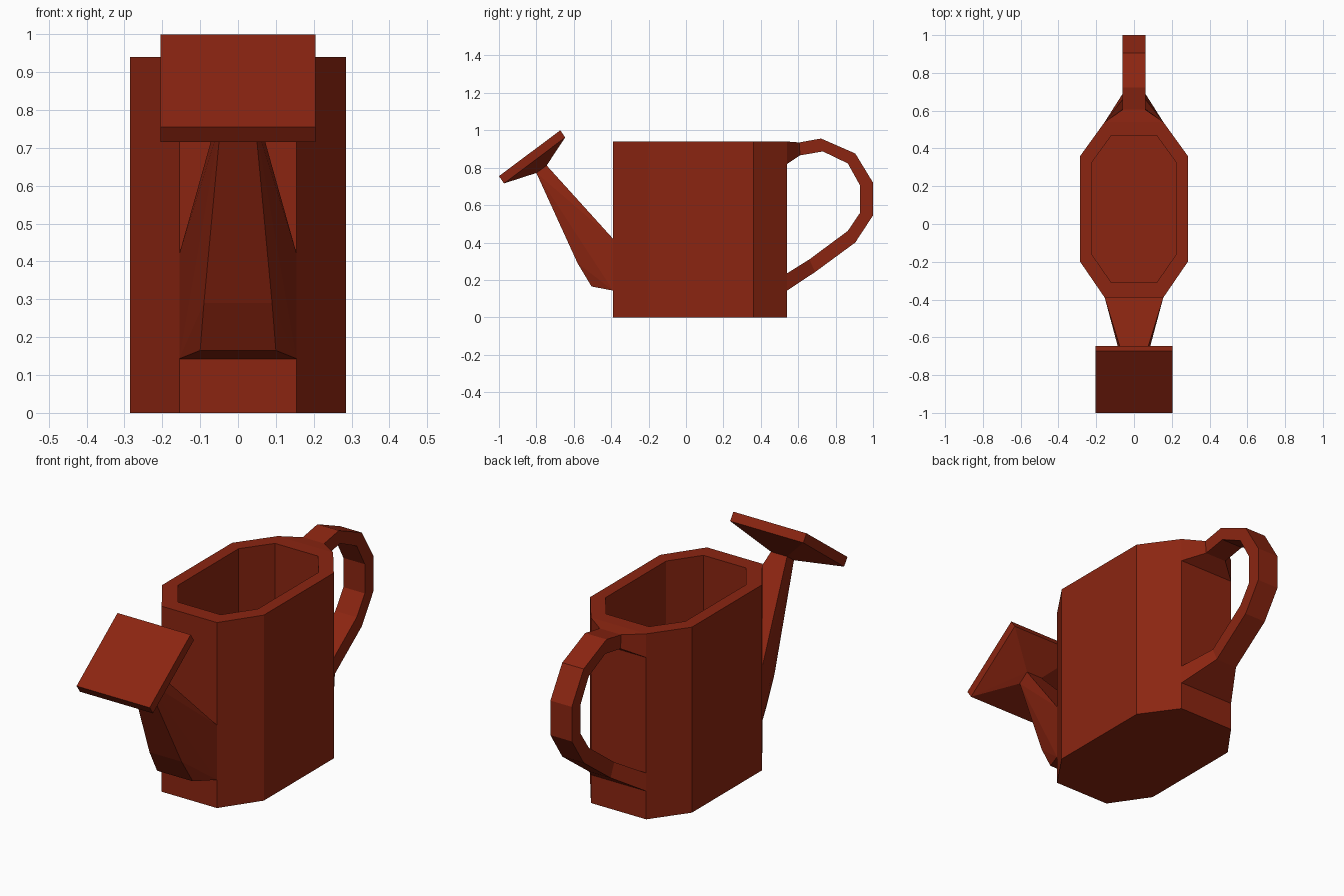
import bpy
import bmesh

cube = bpy.data.objects.get("Cube")
if cube:
    bpy.data.objects.remove(cube, do_unlink=True)

clay = bpy.data.materials.new("dark red clay")
clay.use_nodes = True
colour = (0.26, 0.0185, 0.0055, 1)
clay.diffuse_color = colour
clay.node_tree.nodes["Principled BSDF"].inputs["Base Color"].default_value = colour


def finish(name, bm):
    bmesh.ops.recalc_face_normals(bm, faces=bm.faces)
    mesh = bpy.data.meshes.new(name)
    bm.to_mesh(mesh)
    bm.free()
    mesh.materials.append(clay)
    obj = bpy.data.objects.new(name, mesh)
    bpy.context.collection.objects.link(obj)
    return obj


def loft(name, rings):
    """Join rings of equal length with quads and cap both ends."""
    bm = bmesh.new()
    loops = [[bm.verts.new(p) for p in ring] for ring in rings]
    n = len(loops[0])
    for a, b in zip(loops, loops[1:]):
        for i in range(n):
            j = (i + 1) % n
            bm.faces.new((a[i], a[j], b[j], b[i]))
    bm.faces.new(loops[0])
    bm.faces.new(loops[-1])
    return finish(name, bm)


def mirrored_hull(name, points):
    """Convex solid through points given as half width, y, z."""
    bm = bmesh.new()
    for x, y, z in points:
        for side in (-1, 1):
            bm.verts.new((side * x, y, z))
    bmesh.ops.convex_hull(bm, input=bm.verts)
    bmesh.ops.dissolve_limit(bm, angle_limit=0.01, verts=bm.verts, edges=bm.edges)
    return finish(name, bm)


def octagon(half, z):
    """Eight-sided ring from its half outline, front to back."""
    right = [(x, y, z) for x, y in half]
    left = [(-x, y, z) for x, y in reversed(half)]
    return right + left


# Hollow body with a thick rim
outer = [(0.155, -0.39), (0.285, -0.20), (0.285, 0.36), (0.155, 0.54)]
inner = [(0.12, -0.31), (0.224, -0.16), (0.224, 0.325), (0.12, 0.468)]
loft("body", [octagon(outer, 0), octagon(outer, 0.94),
              octagon(inner, 0.94), octagon(inner, 0.06)])

# Tapered spout with a bent underside
tip = [(0.045, -0.80, 0.772), (0.045, -0.745, 0.812)]
mirrored_hull("spout", [(0.155, -0.39, 0.143), (0.155, -0.39, 0.42),
                        (0.10, -0.505, 0.165), (0.09, -0.58, 0.29)] + tip)

# Sprinkler plate flaring out of the spout tip
mirrored_hull("sprinkler_head", [(0.205, -1.0, 0.755), (0.205, -0.973, 0.716),
                                 (0.205, -0.672, 1.0), (0.205, -0.646, 0.962)] + tip)

# Handle: half width, outer (y, z), inner (y, z)
sections = [
    (0.155, (0.54, 0.94), (0.54, 0.82)),
    (0.06, (0.605, 0.935), (0.61, 0.866)),
    (0.06, (0.722, 0.956), (0.732, 0.887)),
    (0.06, (0.905, 0.876), (0.865, 0.823)),
    (0.06, (1.0, 0.72), (0.93, 0.706)),
    (0.06, (1.0, 0.545), (0.93, 0.558)),
    (0.06, (0.905, 0.40), (0.865, 0.462)),
    (0.06, (0.69, 0.242), (0.66, 0.31)),
    (0.155, (0.54, 0.143), (0.54, 0.235)),
]
loft("handle", [[(-w, *o), (w, *o), (w, *i), (-w, *i)] for w, o, i in sections])
